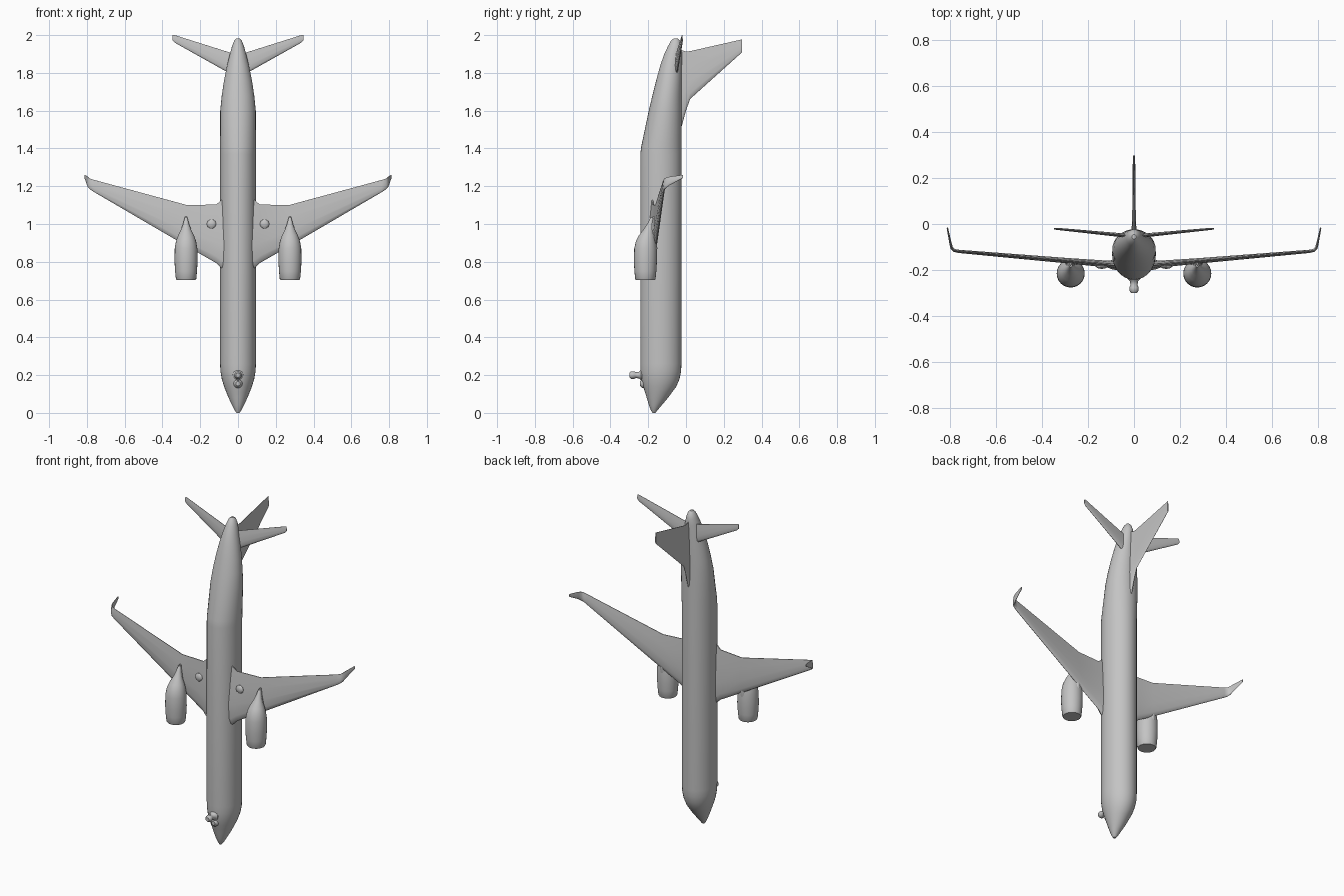
import bpy
import bmesh
import math

cube = bpy.data.objects.get("Cube")
if cube:
    bpy.data.objects.remove(cube, do_unlink=True)

grey = bpy.data.materials.new("plain grey")
grey.use_nodes = True
COLOUR = (0.55, 0.55, 0.55, 1)
grey.diffuse_color = COLOUR
grey.node_tree.nodes["Principled BSDF"].inputs["Base Color"].default_value = COLOUR


def loft(name, rings, mirror=False, angle=40):
    """Skin a list of equal-length point rings and cap both ends."""
    bm = bmesh.new()
    loops = [[bm.verts.new(p) for p in ring] for ring in rings]
    n = len(loops[0])
    for a, b in zip(loops, loops[1:]):
        for i in range(n):
            j = (i + 1) % n
            bm.faces.new((a[i], a[j], b[j], b[i]))
    bm.faces.new(loops[0])
    bm.faces.new(loops[-1])
    bmesh.ops.recalc_face_normals(bm, faces=bm.faces)
    mesh = bpy.data.meshes.new(name)
    bm.to_mesh(mesh)
    bm.free()
    mesh.materials.append(grey)
    obj = bpy.data.objects.new(name, mesh)
    bpy.context.collection.objects.link(obj)
    if mirror:
        obj.modifiers.new("mirror", "MIRROR").use_mirror_merge = False
    bpy.ops.object.select_all(action="DESELECT")
    obj.select_set(True)
    bpy.context.view_layer.objects.active = obj
    bpy.ops.object.shade_smooth_by_angle(angle=math.radians(angle))
    return obj


def oval(z, cx, cy, rx, ry, n=32):
    """Horizontal elliptical ring."""
    steps = [2 * math.pi * i / n for i in range(n)]
    return [(cx + rx * math.cos(a), cy + ry * math.sin(a), z) for a in steps]


# Streamlined section: chord fraction, half-thickness fraction
FOIL = [(0, 0), (0.03, 0.25), (0.12, 0.42), (0.35, 0.5), (0.7, 0.32), (1, 0.08)]


def foil(x, y, z_lead, z_trail, thick, degrees):
    """Wing section with its chord along z; degrees turns the span direction."""
    a = math.radians(degrees)
    nx, ny = -math.sin(a) * thick, math.cos(a) * thick
    side = [(t, h) for t, h in FOIL] + [(t, -h) for t, h in reversed(FOIL[1:])]
    return [(x + nx * h, y + ny * h, z_lead + t * (z_trail - z_lead)) for t, h in side]


# Fuselage: height, belly y, back y, half width
BODY = [
    (0.0, -0.178, -0.162, 0.008), (0.015, -0.186, -0.150, 0.019),
    (0.04, -0.196, -0.129, 0.031), (0.08, -0.208, -0.095, 0.050),
    (0.11, -0.217, -0.073, 0.062), (0.14, -0.227, -0.051, 0.074),
    (0.18, -0.237, -0.034, 0.086), (0.22, -0.241, -0.026, 0.093),
    (0.26, -0.242, -0.024, 0.095), (1.37, -0.242, -0.023, 0.095),
    (1.41, -0.237, -0.023, 0.095), (1.60, -0.197, -0.023, 0.094),
    (1.68, -0.178, -0.023, 0.086), (1.76, -0.158, -0.022, 0.074),
    (1.84, -0.136, -0.022, 0.058), (1.90, -0.115, -0.022, 0.043),
    (1.94, -0.096, -0.023, 0.032), (1.97, -0.080, -0.032, 0.020),
    (1.982, -0.066, -0.045, 0.009),
]
loft("fuselage", [oval(z, 0, (f + b) / 2, w, (b - f) / 2) for z, f, b, w in BODY])

# Main wings with upturned tips
loft("wings", [foil(*s) for s in [
    (0.05, -0.180, 0.745, 1.15, 0.045, 5),
    (0.090, -0.177, 0.768, 1.125, 0.042, 5),
    (0.115, -0.174, 0.793, 1.103, 0.030, 5),
    (0.270, -0.161, 0.882, 1.10, 0.024, 5),
    (0.760, -0.119, 1.168, 1.233, 0.014, 5),
    (0.782, -0.115, 1.182, 1.240, 0.013, 25),
    (0.792, -0.104, 1.192, 1.246, 0.012, 60),
    (0.797, -0.085, 1.206, 1.251, 0.010, 78),
    (0.811, -0.016, 1.243, 1.260, 0.006, 80),
]], mirror=True)

# Horizontal tailplanes
loft("tailplanes", [foil(*s) for s in [
    (0.015, -0.052, 1.780, 1.900, 0.020, 6),
    (0.060, -0.048, 1.806, 1.913, 0.017, 6),
    (0.335, -0.021, 1.960, 2.000, 0.009, 6),
    (0.347, -0.020, 1.972, 2.000, 0.006, 6),
]], mirror=True)

# Upright tail fin with a swept front fillet
loft("tail_fin", [foil(*s) for s in [
    (0, -0.045, 1.44, 1.925, 0.026, 90),
    (0, -0.022, 1.52, 1.92, 0.022, 90),
    (0, 0.000, 1.60, 1.913, 0.018, 90),
    (0, 0.022, 1.662, 1.915, 0.016, 90),
    (0, 0.260, 1.876, 1.969, 0.011, 90),
    (0, 0.297, 1.909, 1.977, 0.008, 90),
]])

# Engines slung under the wings: height, centre y, radius
ENGINE = [
    (0.703, -0.215, 0.050), (0.71, -0.215, 0.054), (0.75, -0.215, 0.058),
    (0.80, -0.215, 0.061), (0.87, -0.214, 0.060), (0.91, -0.212, 0.053),
    (0.94, -0.207, 0.042), (0.97, -0.199, 0.027), (1.00, -0.190, 0.016),
    (1.035, -0.180, 0.007),
]
loft("engines", [oval(z, 0.275, y, r, r, 24) for z, y, r in ENGINE], mirror=True)

# Pylons joining engines to wings
loft("pylons", [oval(z, 0.275, y, rx, ry, 16) for z, y, rx, ry in [
    (0.82, -0.172, 0.004, 0.010), (0.87, -0.174, 0.020, 0.022),
    (0.93, -0.180, 0.026, 0.026), (1.00, -0.178, 0.012, 0.014),
    (1.04, -0.172, 0.004, 0.006),
]], mirror=True)

# Small raised housings beneath the wing roots
loft("wing_root_bumps", [oval(z, 0.14, -0.183, rx, ry, 12) for z, rx, ry in [
    (0.975, 0.006, 0.003), (0.985, 0.020, 0.009), (1.0, 0.026, 0.012),
    (1.015, 0.020, 0.009), (1.025, 0.006, 0.003),
]], mirror=True)


def stub(name, z, profile):
    """Round peg pointing forward from the nose: y and radius pairs."""
    loft(name, [[(x, y, z + h) for x, h, _ in oval(0, 0, 0, r, r, 16)]
                for y, r in profile])


# Knob and lower bump on the underside of the nose
stub("nose_knob", 0.2, [(-0.20, 0.030), (-0.238, 0.028), (-0.248, 0.018),
                        (-0.265, 0.015), (-0.275, 0.020), (-0.290, 0.020),
                        (-0.300, 0.012)])
stub("nose_bump", 0.155, [(-0.20, 0.026), (-0.232, 0.023), (-0.243, 0.012)])
